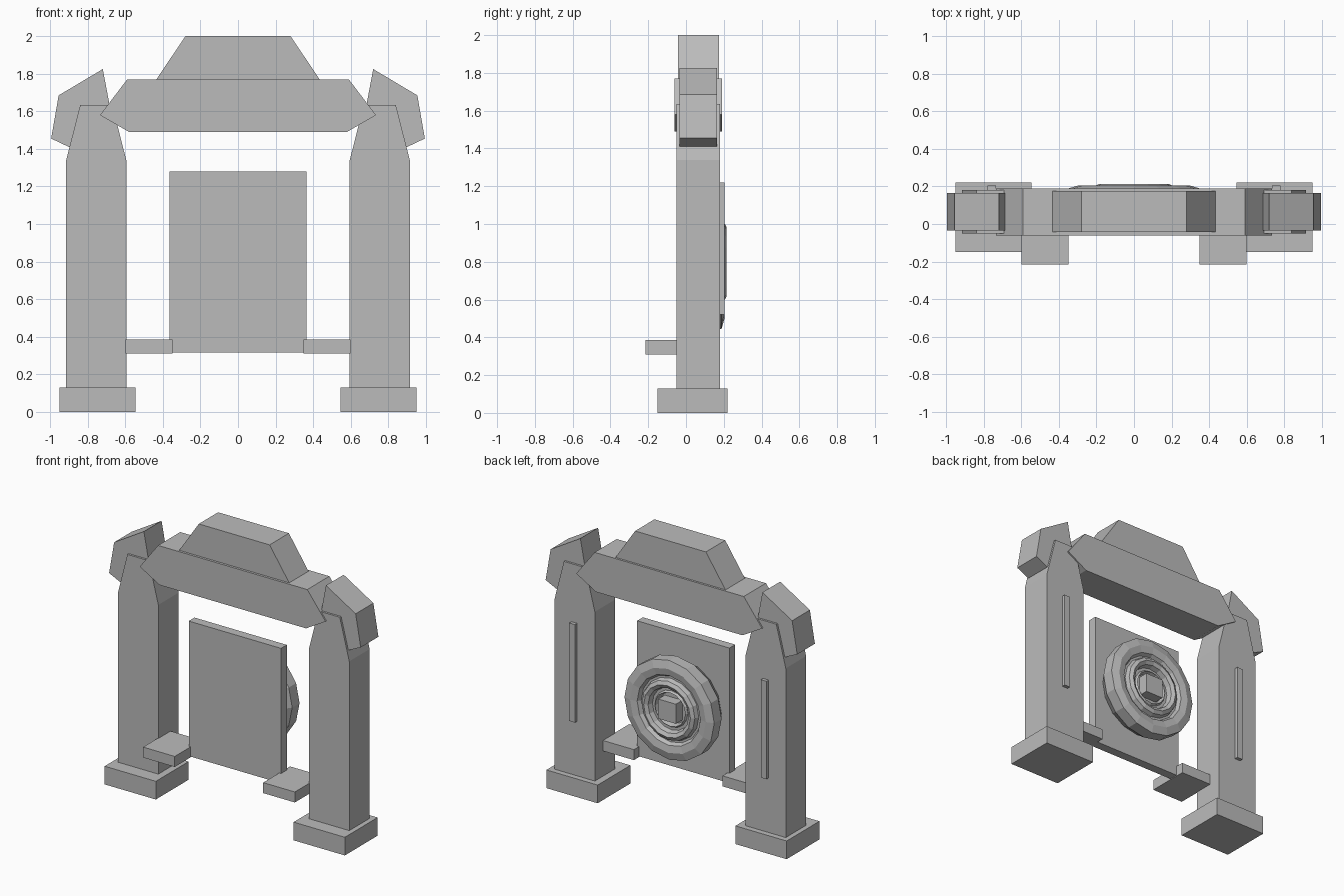
import bpy, bmesh, math

cube = bpy.data.objects.get("Cube")
if cube:
    bpy.data.objects.remove(cube, do_unlink=True)

stone = bpy.data.materials.new("stone_grey")
stone.use_nodes = True
GREY = (0.5, 0.5, 0.5, 1)
stone.diffuse_color = GREY
stone.node_tree.nodes["Principled BSDF"].inputs["Base Color"].default_value = GREY


def finish(name, bm):
    bmesh.ops.recalc_face_normals(bm, faces=bm.faces)
    mesh = bpy.data.meshes.new(name)
    bm.to_mesh(mesh)
    bm.free()
    mesh.materials.append(stone)
    obj = bpy.data.objects.new(name, mesh)
    bpy.context.collection.objects.link(obj)
    return obj


def slab(name, outline, y0, y1):
    """Extrude an x-z outline from y0 to y1."""
    bm = bmesh.new()
    face = bm.faces.new([bm.verts.new((x, y0, z)) for x, z in outline])
    ext = bmesh.ops.extrude_face_region(bm, geom=[face])
    verts = [v for v in ext["geom"] if isinstance(v, bmesh.types.BMVert)]
    bmesh.ops.translate(bm, verts=verts, vec=(0, y1 - y0, 0))
    return finish(name, bm)


def box(name, x0, x1, y0, y1, z0, z1):
    return slab(name, [(x0, z0), (x1, z0), (x1, z1), (x0, z1)], y0, y1)


def mirrored(half):
    """Complete an outline given from bottom to top on the +x side."""
    return half + [(-x, z) for x, z in reversed(half)]


def lathe(name, profile, center_z, sides):
    """Spin a radius-depth profile about the y axis."""
    bm = bmesh.new()
    rings = []
    for r, y in profile:
        ring = []
        for i in range(sides):
            a = math.tau * i / sides
            ring.append(bm.verts.new((r * math.cos(a), y, center_z + r * math.sin(a))))
        rings.append(ring)
    for a, b in zip(rings, rings[1:]):
        for i in range(sides):
            j = (i + 1) % sides
            bm.faces.new((a[i], a[j], b[j], b[i]))
    bm.faces.new(rings[0])
    bm.faces.new(rings[-1])
    return finish(name, bm)


# Beam and crown across the top
slab("lintel", mirrored([(0.58, 1.49), (0.735, 1.58), (0.59, 1.77)]), -0.06, 0.19)
slab("crown", mirrored([(0.435, 1.77), (0.28, 2.0)]), -0.043, 0.175)

# Paired side parts
pillar = [(0.595, 0.13), (0.915, 0.13), (0.915, 1.34), (0.84, 1.635),
          (0.67, 1.635), (0.595, 1.34)]
horn = [(0.72, 1.825), (0.955, 1.685), (0.995, 1.455), (0.9, 1.41),
        (0.8, 1.42), (0.69, 1.6), (0.685, 1.64)]
for side, s in (("left", 1), ("right", -1)):
    slab(side + "_pillar", [(s * x, z) for x, z in pillar], -0.05, 0.18)
    slab(side + "_horn", [(s * x, z) for x, z in horn], -0.035, 0.165)
    box(side + "_base", s * 0.545, s * 0.95, -0.15, 0.22, 0, 0.13)
    box(side + "_step", s * 0.35, s * 0.6, -0.215, 0.088, 0.31, 0.385)
    box(side + "_back_strip", s * 0.735, s * 0.78, 0.17, 0.205, 0.52, 1.22)

# Hanging panel with a ringed medallion on the back
box("panel", -0.365, 0.365, -0.035, 0.03, 0.315, 1.28)
lathe("medallion", [(0.3, 0.03), (0.355, 0.105), (0.355, 0.188), (0.3, 0.204),
                    (0.25, 0.195), (0.235, 0.17), (0.22, 0.17), (0.21, 0.2),
                    (0.185, 0.214), (0.16, 0.2), (0.15, 0.165), (0.13, 0.165),
                    (0.12, 0.18), (0.11, 0.14)], 0.8, 16)
box("medallion_core", -0.07, 0.07, 0.13, 0.214, 0.73, 0.87)
